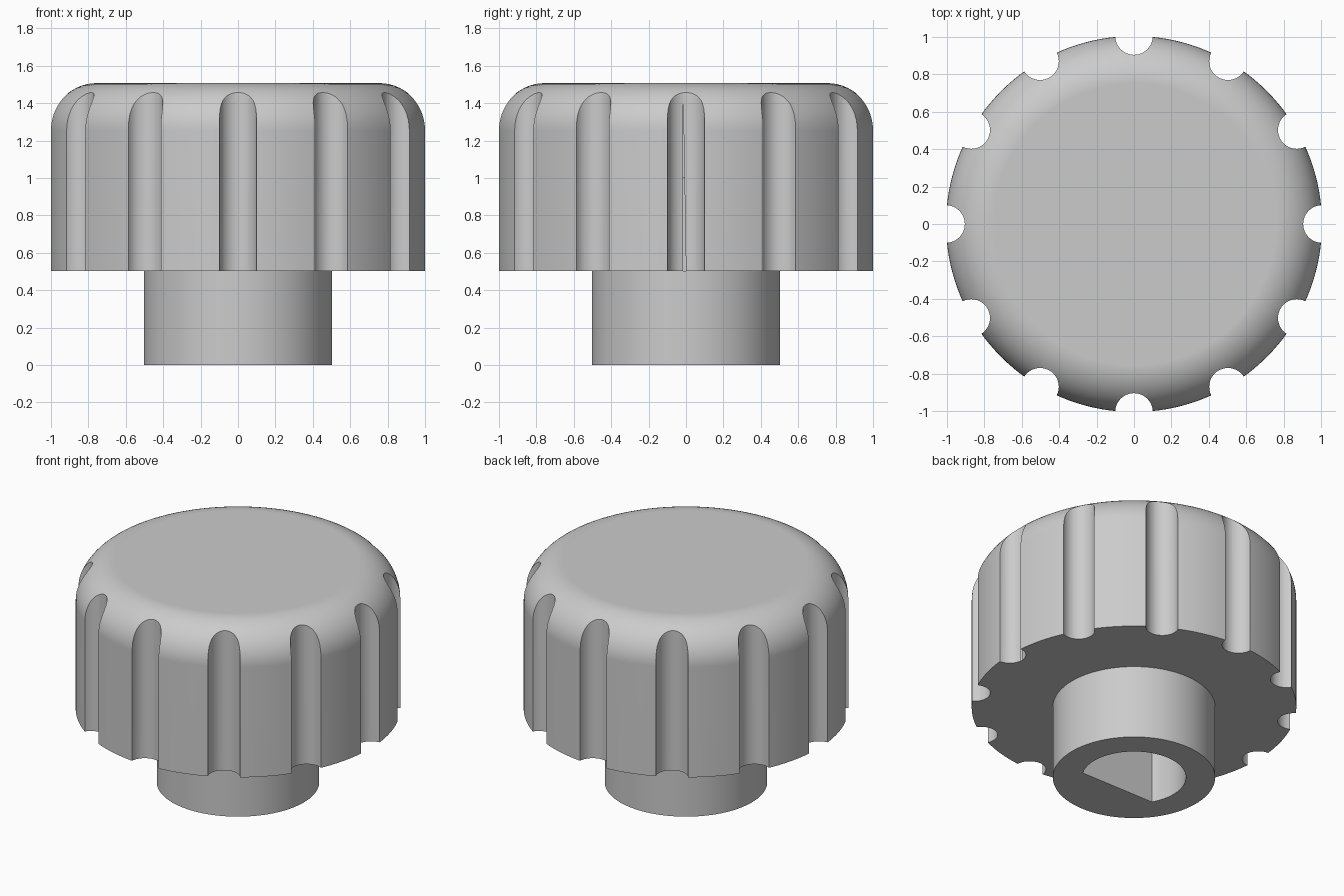
import bpy, bmesh, math

if "Cube" in bpy.data.objects:
    bpy.data.objects.remove(bpy.data.objects["Cube"])

R = 1.005                      # head radius; all other sizes scale from it
HUB_R, HUB_H, TOP = 0.5 * R, 0.5 * R, 1.5 * R
FILLET, GROOVE_R = 0.25 * R, 0.1 * R
BORE_R, FLAT, BORE_TOP = 0.32 * R, 0.16 * R, 1.0 * R
SEG = 144

grey = bpy.data.materials.new("light_grey")
grey.diffuse_color = (0.6, 0.6, 0.6, 1)
grey.use_nodes = True
grey.node_tree.nodes["Principled BSDF"].inputs["Base Color"].default_value = grey.diffuse_color


def make_object(name, rings):
    """Skin a stack of equal-length closed rings and cap both ends."""
    bm = bmesh.new()
    loops = [[bm.verts.new(p) for p in ring] for ring in rings]
    n = len(loops[0])
    for low, high in zip(loops, loops[1:]):
        for i in range(n):
            j = (i + 1) % n
            bm.faces.new((low[i], low[j], high[j], high[i]))
    bm.faces.new(loops[0][::-1])
    bm.faces.new(loops[-1])
    bmesh.ops.recalc_face_normals(bm, faces=bm.faces)
    mesh = bpy.data.meshes.new(name)
    bm.to_mesh(mesh)
    bm.free()
    mesh.materials.append(grey)
    obj = bpy.data.objects.new(name, mesh)
    bpy.context.collection.objects.link(obj)
    return obj


def circle(r, z, n=SEG, cx=0.0, cy=0.0):
    return [(cx + r * math.cos(2 * math.pi * i / n),
             cy + r * math.sin(2 * math.pi * i / n), z) for i in range(n)]


def cut(target, cutter):
    mod = target.modifiers.new("cut", 'BOOLEAN')
    mod.operation = 'DIFFERENCE'
    mod.solver = 'EXACT'
    mod.object = cutter
    bpy.context.view_layer.objects.active = target
    bpy.ops.object.modifier_apply(modifier=mod.name)
    bpy.data.objects.remove(cutter)


# Knob: narrow hub, wide head and rounded top rim in one turned profile
profile = [(HUB_R, 0), (HUB_R, HUB_H), (R, HUB_H)]
for k in range(15):
    a = math.pi / 2 * k / 14
    profile.append((R - FILLET + FILLET * math.cos(a),
                    TOP - FILLET + FILLET * math.sin(a)))
knob = make_object("grip_knob", [circle(r, z) for r, z in profile])

# Twelve round finger grooves around the head
for k in range(12):
    a = math.tau * k / 12
    cx, cy = R * math.cos(a), R * math.sin(a)
    cut(knob, make_object("groove_cutter",
                          [circle(GROOVE_R, z, 40, cx, cy) for z in (0.4, 1.7)]))

# D-shaped shaft bore, flat side towards the front
start = -math.asin(FLAT / BORE_R)
sweep = math.pi - 2 * start
arc = [(BORE_R * math.cos(start + sweep * i / 64),
        BORE_R * math.sin(start + sweep * i / 64)) for i in range(65)]
cut(knob, make_object("bore_cutter",
                      [[(x, y, z) for x, y in arc] for z in (-0.1, BORE_TOP)]))

# Smooth curved walls, crisp edges, flat caps
bpy.ops.object.select_all(action='DESELECT')
knob.select_set(True)
bpy.context.view_layer.objects.active = knob
bpy.ops.object.shade_smooth_by_angle(angle=math.radians(30))
weighted = knob.modifiers.new("weighted_normals", 'WEIGHTED_NORMAL')
weighted.keep_sharp = True
